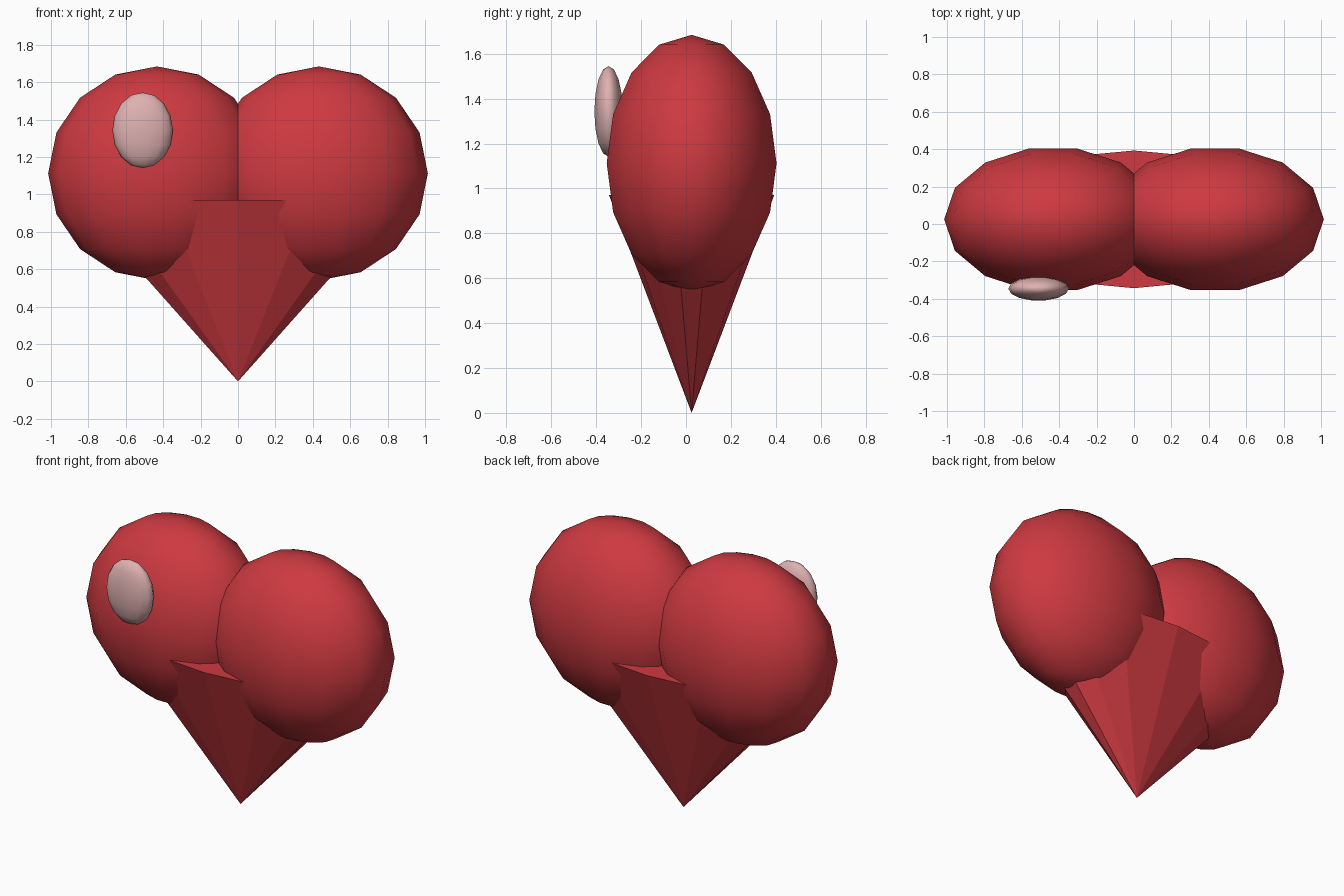
import bpy
from math import radians

cube = bpy.data.objects.get("Cube")
if cube:
    bpy.data.objects.remove(cube, do_unlink=True)


def make_material(name, rgb):
    mat = bpy.data.materials.new(name)
    mat.use_nodes = True
    mat.diffuse_color = (*rgb, 1)
    mat.node_tree.nodes["Principled BSDF"].inputs["Base Color"].default_value = (*rgb, 1)
    return mat


red = make_material("heart red", (0.61, 0.042, 0.052))
pink = make_material("pale pink", (0.74, 0.44, 0.44))
SIDES = 14


def finish(name, scale, mat, smooth):
    obj = bpy.context.object
    obj.name = name
    obj.scale = scale
    bpy.ops.object.transform_apply(location=False, rotation=True, scale=True)
    obj.data.materials.append(mat)
    if smooth:
        bpy.ops.object.shade_smooth()
    else:
        bpy.ops.object.shade_flat()
    return obj


def ellipsoid(name, location, scale, mat):
    # Turned a quarter so that a vertex faces front and back
    bpy.ops.mesh.primitive_uv_sphere_add(segments=SIDES, ring_count=8, radius=1,
                                         location=location, rotation=(0, 0, radians(90)))
    bpy.ops.object.transform_apply(location=False, rotation=True, scale=False)
    return finish(name, scale, mat, True)


# Two rounded upper lobes
for side, name in ((1, "left_lobe"), (-1, "right_lobe")):
    ellipsoid(name, (side * 0.433, 0.025, 1.112), (0.582, 0.388, 0.572), red)

# Faceted lower point, tip down with a flat top
bpy.ops.mesh.primitive_cone_add(vertices=SIDES, radius1=0, radius2=1, depth=0.97,
                                location=(0, 0.025, 0.485))
finish("lower_point", (0.885, 0.368, 1), red, False)

# Pale shine on the front of the right lobe
ellipsoid("shine", (-0.51, -0.345, 1.343), (0.162, 0.065, 0.202), pink)
